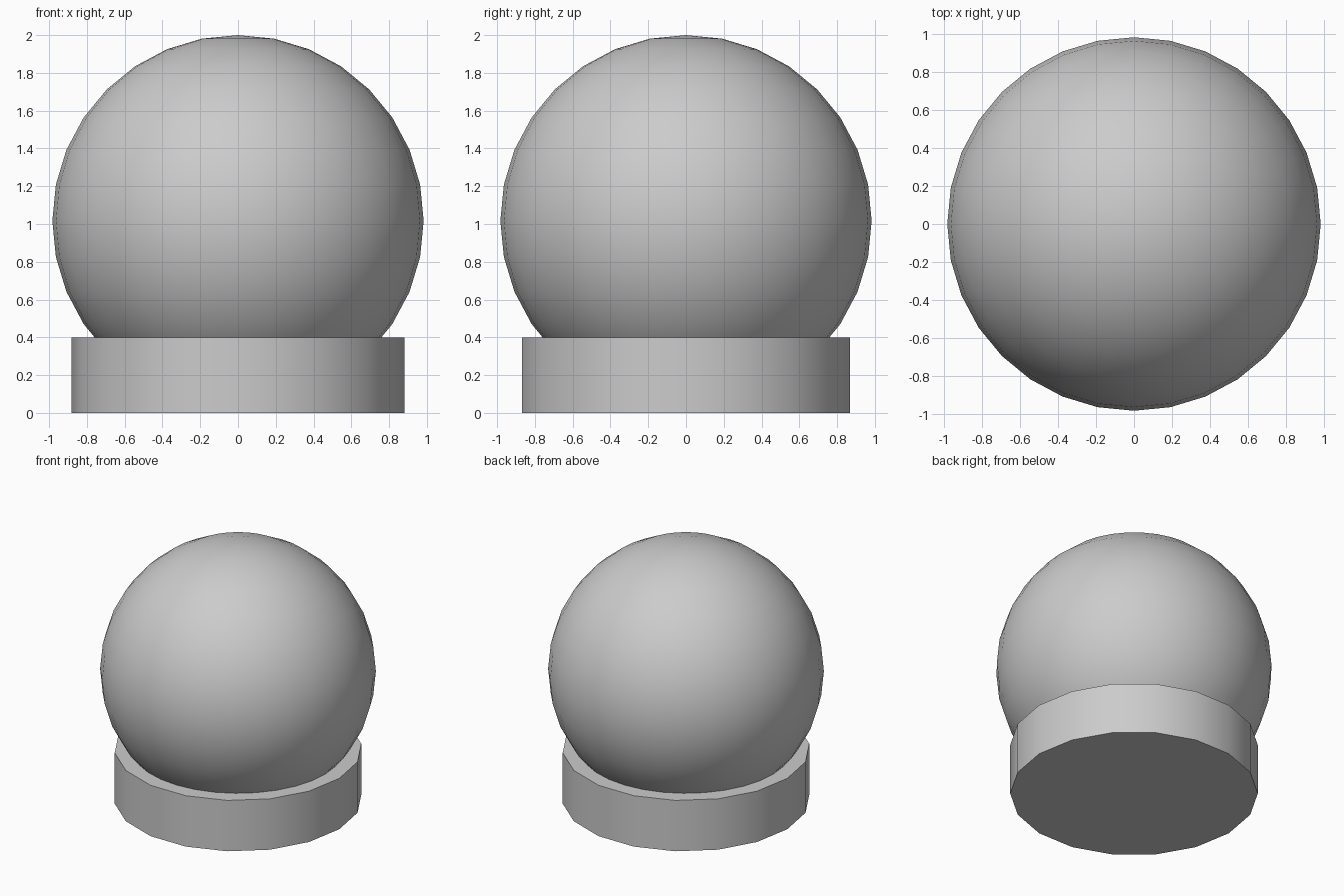
import bpy
import math

if "Cube" in bpy.data.objects:
    bpy.data.objects.remove(bpy.data.objects["Cube"])


def finish(name):
    obj = bpy.context.object
    obj.name = name
    bpy.ops.object.transform_apply(location=False, rotation=True, scale=True)
    bpy.ops.object.shade_smooth_by_angle(angle=math.radians(35))
    return obj


# Low round base, 18 sides with corners on the x axis
bpy.ops.mesh.primitive_cylinder_add(vertices=18, radius=0.882, depth=0.4,
                                    location=(0, 0, 0.2),
                                    rotation=(0, 0, math.pi / 2))
finish("base")

# Large globe sunk into the base
bpy.ops.mesh.primitive_uv_sphere_add(segments=32, ring_count=16, radius=0.983,
                                     location=(0, 0, 1.017))
finish("globe")
